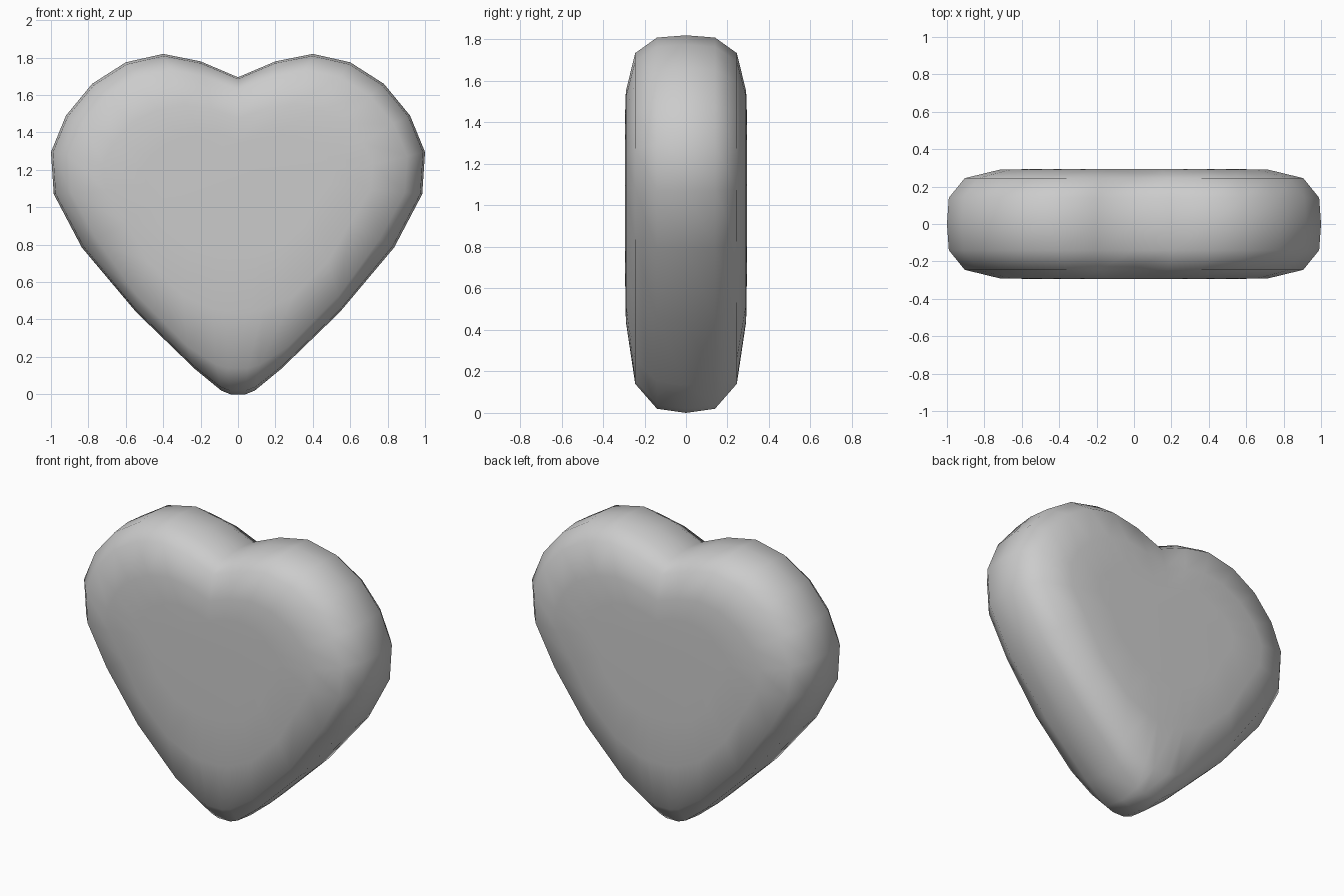
import bpy, bmesh

if "Cube" in bpy.data.objects:
    bpy.data.objects.remove(bpy.data.objects["Cube"])

# Right half of the heart outline (x, z), notch to tip
half = [(0, 1.695), (.2, 1.78), (.4, 1.82), (.6, 1.775), (.78, 1.66), (.92, 1.49),
        (1, 1.295), (.985, 1.07), (.835, .785), (.545, .44), (.23, .135), (.09, .02), (.04, 0)]
outline = half + [(-x, z) for x, z in reversed(half[1:])]

# Rounded cross-section: depth y, x scale, z offset, z scale, blunting of the tip
front = [(-.295, .50, .74, .36, .8), (-.29, .72, .44, .61, .8),
         (-.245, .905, .14, .876, .4), (-.14, .99, .02, .983, .06)]
section = front + [(0, 1, 0, 1, 0)] + [(-s[0], *s[1:]) for s in reversed(front)]


def ring_point(x, z, y, sx, oz, sz, blunt):
    low = max(0, 1 - z / .8) ** 2
    return (x * (sx + blunt * low), y, oz + z * sz)


# Loft the outline through the section
bm = bmesh.new()
rings = [[bm.verts.new(ring_point(x, z, *s)) for x, z in outline] for s in section]
n = len(outline)
for a, b in zip(rings, rings[1:]):
    for i in range(n):
        j = (i + 1) % n
        bm.faces.new((a[i], a[j], b[j], b[i]))

# Front and back faces
bm.faces.new(rings[0])
bm.faces.new(rings[-1])
bmesh.ops.recalc_face_normals(bm, faces=bm.faces[:])
for f in bm.faces:
    f.smooth = True

mesh = bpy.data.meshes.new("heart")
bm.to_mesh(mesh)
bm.free()
heart = bpy.data.objects.new("heart", mesh)
bpy.context.collection.objects.link(heart)
